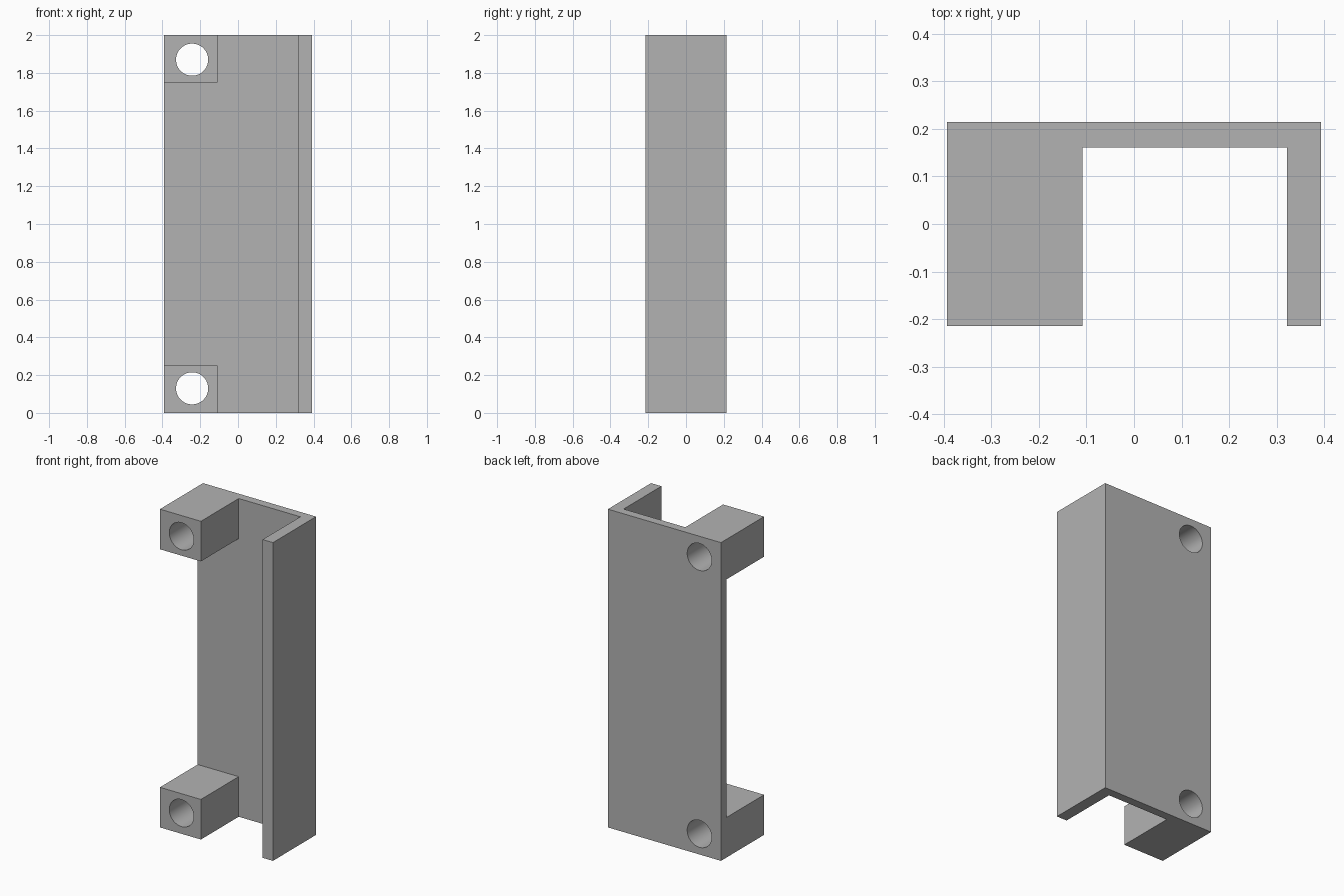
import bpy
import bmesh
import math
from mathutils import Matrix

if "Cube" in bpy.data.objects:
    bpy.data.objects.remove(bpy.data.objects["Cube"], do_unlink=True)

HALF_X, HALF_Y, HEIGHT = 0.393, 0.214, 2.0
LUG_X, WALL_X, FLOOR_Y = -0.108, 0.321, 0.161   # lug edge, wall edge, back plate face
LUG_H = 0.252
HOLE_X, HOLE_Z, HOLE_R = -0.243, 0.13, 0.085

grey = bpy.data.materials.new("plain grey")
grey.use_nodes = True
colour = (0.45, 0.45, 0.45, 1)
grey.diffuse_color = colour
grey.node_tree.nodes["Principled BSDF"].inputs["Base Color"].default_value = colour


def make_object(name, bm):
    bmesh.ops.recalc_face_normals(bm, faces=bm.faces[:])
    mesh = bpy.data.meshes.new(name)
    bm.to_mesh(mesh)
    bm.free()
    mesh.materials.append(grey)
    obj = bpy.data.objects.new(name, mesh)
    bpy.context.collection.objects.link(obj)
    return obj


def prism(name, profile, z0, z1):
    """Extrude an x-y outline from z0 up to z1."""
    bm = bmesh.new()
    face = bm.faces.new([bm.verts.new((x, y, z0)) for x, y in profile])
    top = bmesh.ops.extrude_face_region(bm, geom=[face])["geom"]
    verts = [v for v in top if isinstance(v, bmesh.types.BMVert)]
    bmesh.ops.translate(bm, verts=verts, vec=(0, 0, z1 - z0))
    return make_object(name, bm)


def drill(name, z):
    """Round cutter running front to back."""
    bm = bmesh.new()
    place = Matrix.Translation((HOLE_X, 0, z)) @ Matrix.Rotation(math.pi / 2, 4, "X")
    bmesh.ops.create_cone(bm, cap_ends=True, segments=64, radius1=HOLE_R,
                          radius2=HOLE_R, depth=1, matrix=place)
    return make_object(name, bm)


# Channel section: thick lug side, thin back plate, side wall
bracket = prism("mounting_bracket", [
    (-HALF_X, -HALF_Y), (LUG_X, -HALF_Y), (LUG_X, FLOOR_Y), (WALL_X, FLOOR_Y),
    (WALL_X, -HALF_Y), (HALF_X, -HALF_Y), (HALF_X, HALF_Y), (-HALF_X, HALF_Y),
], 0, HEIGHT)

# Gap between the two lugs, and their through holes
cutters = [
    prism("lug_gap_cutter", [(-1, -1), (0, -1), (0, FLOOR_Y), (-1, FLOOR_Y)],
          LUG_H, HEIGHT - LUG_H),
    drill("lower_hole_cutter", HOLE_Z),
    drill("upper_hole_cutter", HEIGHT - HOLE_Z),
]

bpy.ops.object.select_all(action="DESELECT")
bpy.context.view_layer.objects.active = bracket
bracket.select_set(True)
for cutter in cutters:
    cut = bracket.modifiers.new(cutter.name, "BOOLEAN")
    cut.operation = "DIFFERENCE"
    cut.solver = "EXACT"
    cut.object = cutter
    bpy.ops.object.modifier_apply(modifier=cut.name)
for cutter in cutters:
    bpy.data.objects.remove(cutter, do_unlink=True)

# Smooth bores, crisp edges
bpy.ops.object.shade_smooth_by_angle(angle=math.radians(30))
